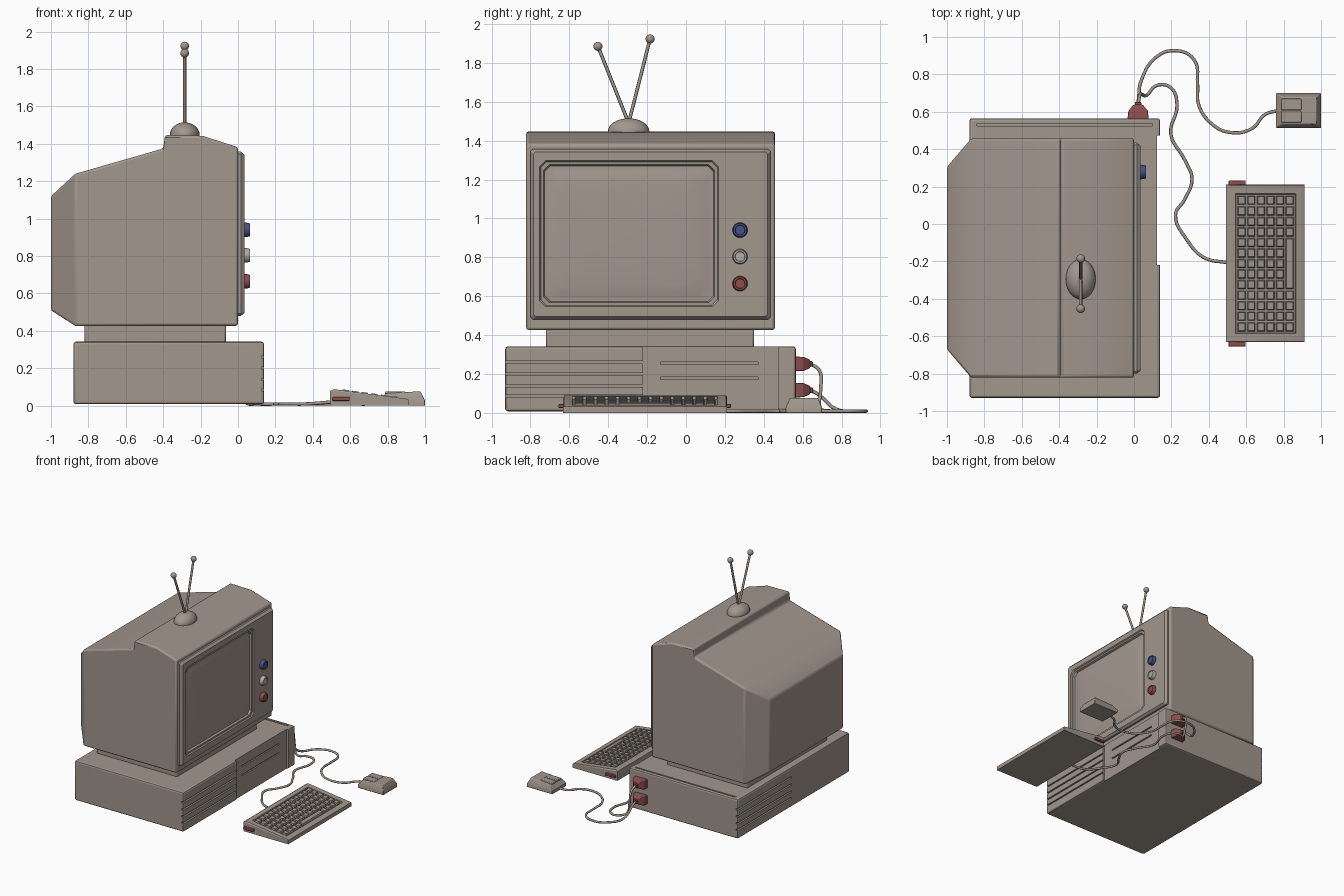
import bpy, bmesh, math
from mathutils import Vector

if "Cube" in bpy.data.objects:
    bpy.data.objects.remove(bpy.data.objects["Cube"])


def material(name, rgb):
    m = bpy.data.materials.new(name)
    m.diffuse_color = (*rgb, 1)
    m.use_nodes = True
    m.node_tree.nodes["Principled BSDF"].inputs["Base Color"].default_value = m.diffuse_color
    return m


BEIGE = material("warm grey plastic", (0.36, 0.31, 0.27))
LIGHT = material("light grey plastic", (0.46, 0.42, 0.39))
RED = material("dull red plastic", (0.27, 0.075, 0.075))
BLUE = material("dull blue plastic", (0.06, 0.085, 0.24))


def smooth(ob, angle=30):
    bpy.ops.object.select_all(action='DESELECT')
    bpy.context.view_layer.objects.active = ob
    ob.select_set(True)
    bpy.ops.object.shade_smooth_by_angle(angle=math.radians(angle))


def finish(bm, name, mat, bevel=0, segments=2):
    bmesh.ops.recalc_face_normals(bm, faces=bm.faces)
    me = bpy.data.meshes.new(name)
    bm.to_mesh(me)
    bm.free()
    ob = bpy.data.objects.new(name, me)
    bpy.context.collection.objects.link(ob)
    me.materials.append(mat)
    if bevel:
        b = ob.modifiers.new("bevel", 'BEVEL')
        b.width, b.segments, b.limit_method = bevel, segments, 'ANGLE'
        b.angle_limit = math.radians(40)
    smooth(ob)
    return ob


def loft(name, loops, mat, bevel=0):
    """Skin a chain of equal-length point loops and cap both ends."""
    bm = bmesh.new()
    rings = [[bm.verts.new(p) for p in loop] for loop in loops]
    n = len(rings[0])
    for a, b in zip(rings, rings[1:]):
        for i in range(n):
            j = (i + 1) % n
            bm.faces.new((a[i], a[j], b[j], b[i]))
    bm.faces.new(rings[0])
    bm.faces.new(rings[-1])
    return finish(bm, name, mat, bevel)


def ring_x(x, y0, y1, z0, z1, c=0):
    """Rectangle at constant x, with corners cut by c."""
    if not c:
        return [(x, y0, z0), (x, y1, z0), (x, y1, z1), (x, y0, z1)]
    return [(x, y0 + c, z0), (x, y1 - c, z0), (x, y1, z0 + c), (x, y1, z1 - c),
            (x, y1 - c, z1), (x, y0 + c, z1), (x, y0, z1 - c), (x, y0, z0 + c)]


def boxes(name, spans, mat, bevel=0):
    """One mesh made of boxes given as (x0, x1, y0, y1, z0, z1)."""
    bm = bmesh.new()
    for x0, x1, y0, y1, z0, z1 in spans:
        for v in bmesh.ops.create_cube(bm, size=1)["verts"]:
            v.co = (x0 if v.co.x < 0 else x1, y0 if v.co.y < 0 else y1, z0 if v.co.z < 0 else z1)
    return finish(bm, name, mat, bevel)


def tube(name, pts, r, mat=BEIGE, curved=True):
    cu = bpy.data.curves.new(name, 'CURVE')
    cu.dimensions, cu.bevel_depth, cu.bevel_resolution = '3D', r, 2
    cu.use_fill_caps, cu.resolution_u = True, 6
    sp = cu.splines.new('BEZIER')
    sp.bezier_points.add(len(pts) - 1)
    for bp, p in zip(sp.bezier_points, pts):
        bp.co = p
        bp.handle_left_type = bp.handle_right_type = 'AUTO' if curved else 'VECTOR'
    ob = bpy.data.objects.new(name, cu)
    bpy.context.collection.objects.link(ob)
    cu.materials.append(mat)
    bpy.ops.object.select_all(action='DESELECT')
    bpy.context.view_layer.objects.active = ob
    ob.select_set(True)
    bpy.ops.object.convert(target='MESH')
    smooth(bpy.context.object, 50)


def ball(name, loc, size, mat=BEIGE, half=False):
    bm = bmesh.new()
    bmesh.ops.create_uvsphere(bm, u_segments=24, v_segments=16, radius=1)
    if half:
        bmesh.ops.bisect_plane(bm, geom=bm.verts[:] + bm.edges[:] + bm.faces[:],
                               plane_co=(0, 0, -0.2), plane_no=(0, 0, -1), clear_outer=True)
    for v in bm.verts:
        v.co = Vector(loc) + Vector([a * s for a, s in zip(v.co, size)])
    finish(bm, name, mat)


# Desktop case: recessed drive panel, vent grooves front and back, drive slots
case = boxes("computer_case", [(-0.88, 0.14, -0.93, 0.565, 0.008, 0.342)], BEIGE, 0.014)
panel = boxes("panel_cutter", [(0.124, 0.3, -0.22, 0.474, -0.1, 0.5)], BEIGE)
cuts = [(0.112, 0.13, -0.13, 0.37, z - 0.006, z + 0.006) for z in (0.255, 0.178)]
for z in (0.26, 0.20, 0.14, 0.085):
    cuts.append((0.125, 0.2, -1.0, -0.222, z - 0.006, z + 0.006))
    cuts.append((-0.95, -0.865, -0.15, 0.65, z - 0.006, z + 0.006))
cuts.append((-0.84, 0.10, 0.525, 0.537, 0.332, 0.4))
details = boxes("groove_cutter", cuts, BEIGE)
bpy.context.view_layer.objects.active = case
for cutter in (panel, details):
    cutter.hide_render = True
    mod = case.modifiers.new("cut", 'BOOLEAN')
    mod.operation, mod.object, mod.solver = 'DIFFERENCE', cutter, 'EXACT'
for mod in list(case.modifiers):
    bpy.ops.object.modifier_apply(modifier=mod.name)
for cutter in (panel, details):
    bpy.data.objects.remove(cutter)
smooth(case)

# Monitor foot and housing
boxes("monitor_foot", [(-0.82, -0.065, -0.72, 0.35, 0.335, 0.44)], BEIGE, 0.01)
Y0, Y1 = -0.822, 0.458
loft("monitor_housing", [
    ring_x(-1.0, -0.67, 0.305, 0.51, 1.12), ring_x(-0.87, Y0, Y1, 0.427, 1.24),
    ring_x(-0.40, Y0, Y1, 0.427, 1.375), ring_x(-0.39, Y0, Y1, 0.427, 1.447),
    ring_x(-0.19, Y0, Y1, 0.427, 1.443), ring_x(0.0, Y0, Y1, 0.427, 1.382)], BEIGE, 0.012)

# Bezel stepping down into the bulging screen


def frame(x, d, c):
    return ring_x(x, -0.753 + d, 0.167 - d, 0.547 + d, 1.297 - d, c)


loft("bezel_and_screen", [
    ring_x(-0.01, -0.80, 0.435, 0.48, 1.358, 0.012), ring_x(0.015, -0.80, 0.435, 0.48, 1.358, 0.012),
    ring_x(0.034, -0.785, 0.42, 0.495, 1.343, 0.012),
    frame(0.034, 0, 0.03), frame(0.024, 0.006, 0.03), frame(0.024, 0.02, 0.03),
    frame(0.008, 0.026, 0.03), frame(0.008, 0.036, 0.03),
    frame(0.016, 0.06, 0.04), frame(0.022, 0.11, 0.06), frame(0.026, 0.2, 0.08)], BEIGE)

# Control knobs
for name, z, mat in (("blue_knob", 0.94, BLUE), ("grey_knob", 0.804, LIGHT), ("red_knob", 0.665, RED)):
    loops = []
    for x, r in ((0.02, 0.04), (0.05, 0.038), (0.064, 0.034), (0.064, 0.026), (0.059, 0.024)):
        loops.append([(x, 0.278 + r * math.cos(i * math.pi / 12), z + r * math.sin(i * math.pi / 12))
                      for i in range(24)])
    loft(name, loops, mat)

# Rabbit-ear antenna
ball("antenna_base", (-0.285, -0.295, 1.447), (0.08, 0.107, 0.068), half=True)
for side, y, z in (("right", -0.185, 1.923), ("left", -0.453, 1.885)):
    tube(f"antenna_rod_{side}", [(-0.285, -0.295, 1.49), (-0.285, y, z)], 0.009, curved=False)
    ball(f"antenna_tip_{side}", (-0.285, y, z), (0.023,) * 3)

# Keyboard with sloping top and sunken key well


def slope(x):
    return 0.088 - 0.133 * (x - 0.515)


def ring_z(x0, x1, y0, y1, height):
    return [(x, y, height(x)) for x, y in ((x0, y0), (x1, y0), (x1, y1), (x0, y1))]


loft("keyboard_body", [
    ring_z(0.493, 0.912, -0.632, 0.212, lambda x: 0),
    ring_z(0.493, 0.912, -0.632, 0.212, lambda x: min(0.079, slope(x) - 0.003)),
    ring_z(0.512, 0.907, -0.627, 0.207, slope),
    ring_z(0.543, 0.865, -0.585, 0.162, slope),
    ring_z(0.546, 0.862, -0.582, 0.159, lambda x: slope(x) - 0.014)], BEIGE)

# Keys: six rows, with a long bar in the nearest one
bm = bmesh.new()
COLS = 13
pitch_x, pitch_y = 0.308 / 6, 0.733 / COLS
for row in range(6):
    x = 0.55 + pitch_x * (row + 0.5)
    spans = [(c, c + 1) for c in range(COLS)]
    if row == 5:
        spans = spans[:4] + [(4, 9)] + spans[9:]
    for a, b in spans:
        y0, y1 = -0.578 + a * pitch_y + 0.004, -0.578 + b * pitch_y - 0.004
        for v in bmesh.ops.create_cube(bm, size=1)["verts"]:
            top = v.co.z > 0
            inset = 0.005 if top else 0
            px = x + (1 if v.co.x > 0 else -1) * (pitch_x / 2 - 0.004 - inset)
            py = y0 + inset if v.co.y < 0 else y1 - inset
            v.co = (px, py, slope(px) + (0.005 if top else -0.016))
finish(bm, "keyboard_keys", BEIGE)

# Red feet at the keyboard ends
boxes("keyboard_feet", [(0.505, 0.597, -0.655, -0.625, 0.026, 0.046),
                        (0.505, 0.597, 0.205, 0.232, 0.026, 0.046)], RED, 0.004)

# Mouse with two buttons
loft("mouse_body", [
    ring_z(0.76, 1.0, 0.513, 0.70, lambda x: 0),
    ring_z(0.76, 1.0, 0.513, 0.70, lambda x: 0.028),
    ring_z(0.79, 0.975, 0.535, 0.678, lambda x: 0.066 + 0.06 * (x - 0.79))], BEIGE, 0.004)
boxes("mouse_buttons", [(0.787, 0.895, 0.543, 0.604, 0.05, 0.076),
                        (0.787, 0.895, 0.609, 0.670, 0.05, 0.076)], BEIGE, 0.005)

# Plugs on the side of the case
for name, z in (("keyboard_plug", 0.252), ("mouse_plug", 0.117)):
    loft(name, [[(0.022 + sx * w, y, z + sz * h) for sx, sz in ((-1, -1), (1, -1), (1, 1), (-1, 1))]
                for y, w, h in ((0.55, 0.058, 0.038), (0.605, 0.052, 0.036), (0.637, 0.026, 0.022),
                                (0.637, 0.018, 0.015), (0.652, 0.016, 0.013))], RED, 0.003)

# Cables lying on the desk
tube("keyboard_cable", [
    (0.022, 0.64, 0.252), (0.03, 0.685, 0.22), (0.045, 0.692, 0.11), (0.07, 0.69, 0.025),
    (0.12, 0.74, 0.01), (0.195, 0.73, 0.009), (0.23, 0.64, 0.009), (0.197, 0.48, 0.009),
    (0.27, 0.345, 0.009), (0.31, 0.24, 0.009), (0.27, 0.13, 0.009), (0.222, 0.05, 0.009),
    (0.28, -0.08, 0.009), (0.375, -0.18, 0.01), (0.50, -0.207, 0.02)], 0.009)
tube("mouse_cable", [
    (0.022, 0.64, 0.117), (0.025, 0.68, 0.095), (0.04, 0.77, 0.02), (0.11, 0.885, 0.009),
    (0.215, 0.927, 0.009), (0.32, 0.88, 0.009), (0.34, 0.745, 0.009), (0.345, 0.64, 0.009),
    (0.41, 0.54, 0.009), (0.51, 0.49, 0.009), (0.63, 0.51, 0.009), (0.70, 0.585, 0.01),
    (0.77, 0.607, 0.02)], 0.009)
